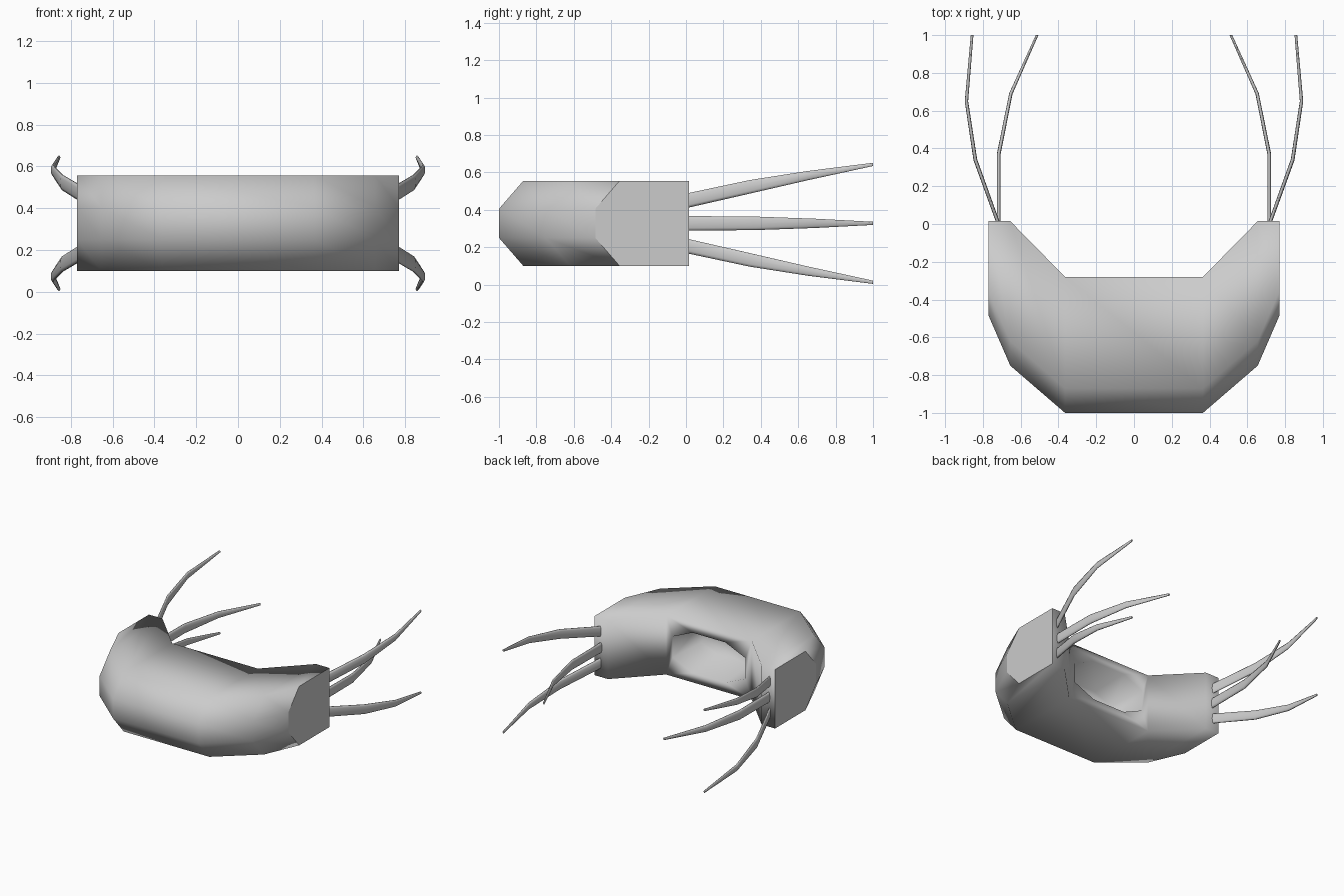
import bpy, bmesh
from math import cos, sin, pi
from mathutils import Vector

if "Cube" in bpy.data.objects:
    bpy.data.objects.remove(bpy.data.objects["Cube"])


def finish(bm, name, sharp_test=None):
    bmesh.ops.recalc_face_normals(bm, faces=bm.faces[:])
    for f in bm.faces:
        f.smooth = True
    if sharp_test:
        for f in bm.faces:
            if sharp_test(f):
                for e in f.edges:
                    e.smooth = False
    me = bpy.data.meshes.new(name)
    bm.to_mesh(me)
    bm.free()
    ob = bpy.data.objects.new(name, me)
    bpy.context.collection.objects.link(ob)
    return ob


# Curved body: chamfered sections across x (x, back y, front y)
Z0, Z1, ZC = 0.10, 0.555, 0.3275
half = [(0.365, -0.28, -1.0), (0.655, 0.015, -0.75), (0.77, 0.015, -0.485)]
stations = [(-x, b, f) for x, b, f in reversed(half)] + half
bm = bmesh.new()
rings = []
for x, back, front in stations:
    section = [(back, Z1), (front + 0.13, Z1), (front, 0.405),
               (front, 0.25), (front + 0.13, Z0), (back, Z0)]
    rings.append([bm.verts.new((x, y, z)) for y, z in section])
for i, (a, b) in enumerate(zip(rings, rings[1:])):
    for j in range(6):
        if i == 2 and j == 5:
            continue  # back wall is replaced by the pocket
        k = (j + 1) % 6
        bm.faces.new((a[j], a[k], b[k], b[j]))
for r in (rings[0], rings[-1]):
    bm.faces.new(r)

# Octagonal pocket in the back wall
octagon = [(0.31, 0.08), (0.14, 0.155), (-0.14, 0.155), (-0.31, 0.08),
           (-0.31, -0.08), (-0.14, -0.155), (0.14, -0.155), (0.31, -0.08)]
rim = [bm.verts.new((x, -0.28, ZC + z)) for x, z in octagon]
floor = [bm.verts.new((x * 0.88, -0.58, ZC + z * 0.88)) for x, z in octagon]
corners = [rings[3][0], rings[2][0], rings[2][5], rings[3][5]]
for c in range(4):
    a, b, n = rim[2 * c], rim[2 * c + 1], rim[(2 * c + 2) % 8]
    bm.faces.new((corners[c], a, b))
    bm.faces.new((corners[c], b, n, corners[(c + 1) % 4]))
for j in range(8):
    k = (j + 1) % 8
    bm.faces.new((rim[j], rim[k], floor[k], floor[j]))
bm.faces.new(floor)
finish(bm, "curved_body",
       lambda f: abs(f.normal.x) > 0.99 and abs(f.calc_center_median().x) > 0.7)


# Flattened tapering prongs: path points with half height and half thickness
def prong(name, path, sizes, side, n=10):
    bm = bmesh.new()
    pts = [Vector((x * side, y, z)) for x, y, z in path]
    loops = []
    for i, p in enumerate(pts):
        t = pts[min(i + 1, len(pts) - 1)] - pts[max(i - 1, 0)]
        across = Vector((t.y, -t.x, 0)).normalized()
        if i in (0, len(pts) - 1):
            across = Vector((1, 0, 0))
        h, w = sizes[i]
        loops.append([bm.verts.new(p + across * w * cos(2 * pi * k / n)
                                   + Vector((0, 0, h * sin(2 * pi * k / n))))
                      for k in range(n)])
    for a, b in zip(loops, loops[1:]):
        for j in range(n):
            k = (j + 1) % n
            bm.faces.new((a[j], a[k], b[k], b[j]))
    for r in (loops[0], loops[-1]):
        bm.faces.new(r)
    finish(bm, name, lambda f: len(f.verts) == n)


sizes = [(0.041, 0.010), (0.038, 0.010), (0.026, 0.009), (0.009, 0.007)]
outer = [(0.717, 0.0, 0.12), (0.84, 0.34, 0.195), (0.887, 0.65, 0.255), (0.857, 1.0, 0.315)]
middle = [(0.716, 0.0, 0), (0.716, 0.37, 0), (0.652, 0.69, 0), (0.513, 1.0, 0)]
for side, label in ((1, "right"), (-1, "left")):
    for level, path, sign in (("upper", outer, 1), ("middle", middle, 0), ("lower", outer, -1)):
        prong(f"{label}_{level}_prong",
              [(x, y, ZC + sign * dz) for x, y, dz in path], sizes, side)
